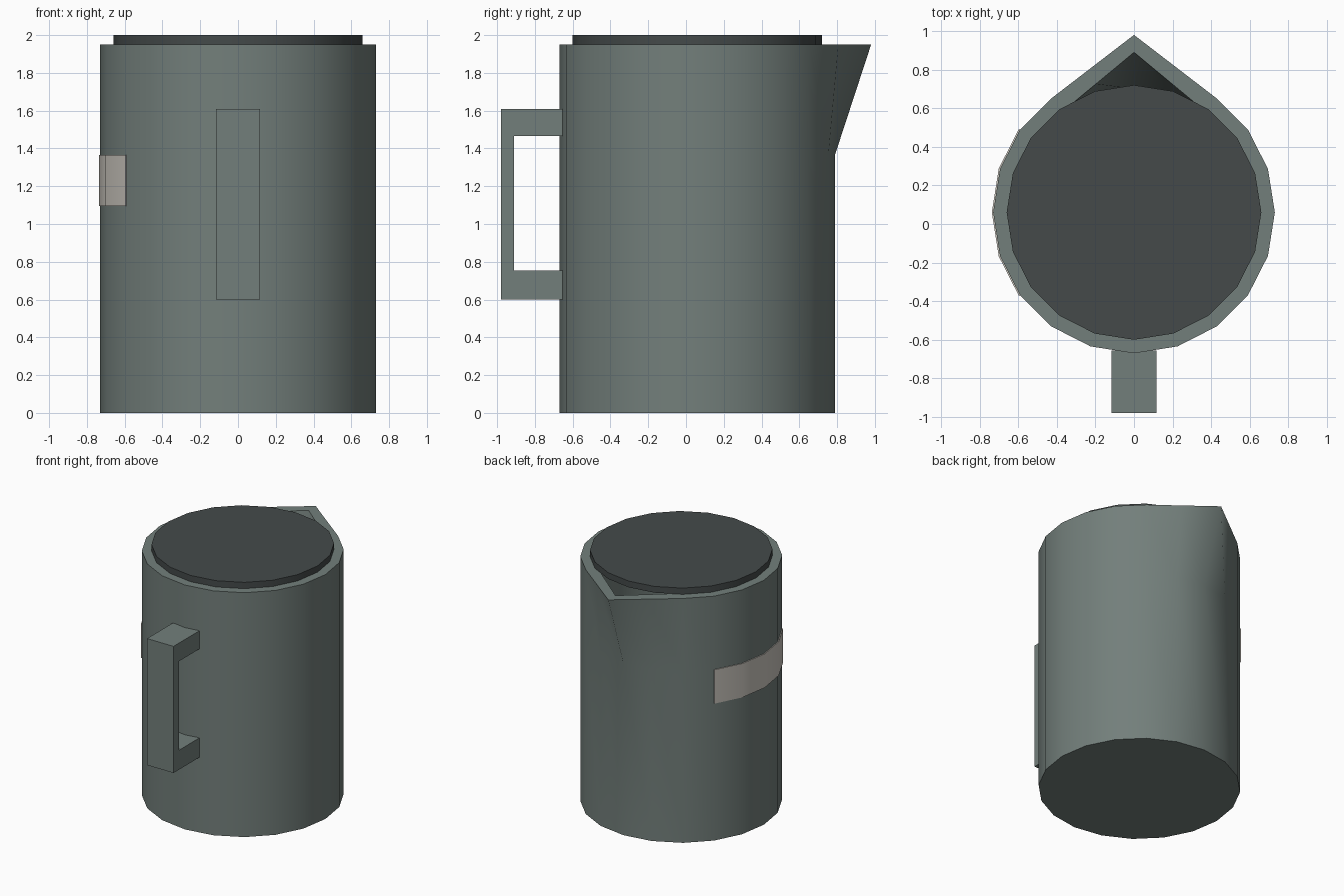
import bpy, bmesh, math

cube = bpy.data.objects.get("Cube")
if cube:
    bpy.data.objects.remove(cube, do_unlink=True)

SIDES = 20
CENTRE_Y = 0.06
RIM_Z = 1.95
SPOUT_Z = 1.37


def material(name, rgb):
    m = bpy.data.materials.new(name)
    m.use_nodes = True
    m.diffuse_color = (*rgb, 1)
    m.node_tree.nodes["Principled BSDF"].inputs["Base Color"].default_value = (*rgb, 1)
    return m


grey_green = material("grey_green", (0.171, 0.212, 0.198))
charcoal = material("charcoal", (0.058, 0.068, 0.068))
warm_white = material("warm_white", (0.60, 0.57, 0.52))


def finish(name, bm, mat):
    bmesh.ops.recalc_face_normals(bm, faces=bm.faces[:])
    mesh = bpy.data.meshes.new(name)
    bm.to_mesh(mesh)
    bm.free()
    mesh.materials.append(mat)
    obj = bpy.data.objects.new(name, mesh)
    bpy.context.collection.objects.link(obj)
    return obj


def ring(bm, radius, z, tip_y=None):
    """Horizontal polygon, first vertex at the back; tip_y pulls out the spout."""
    pts = []
    for i in range(SIDES):
        a = math.tau * i / SIDES
        pts.append([radius * math.sin(a), CENTRE_Y + radius * math.cos(a)])
    if tip_y:
        pts[0][1] = tip_y
        for near, far in ((1, 2), (-1, -2)):
            t = pts[near][0] / pts[far][0]
            pts[near][1] = tip_y + t * (pts[far][1] - tip_y)
    return [bm.verts.new((x, y, z)) for x, y in pts]


def bridge(bm, lower, upper, smooth=True):
    for i in range(len(lower)):
        j = (i + 1) % len(lower)
        f = bm.faces.new((lower[i], lower[j], upper[j], upper[i]))
        f.smooth = smooth


# Jug: outer wall, rim, inner wall and floor, with a pulled-out spout
bm = bmesh.new()
rings = [
    ring(bm, 0.73, 0),
    ring(bm, 0.73, SPOUT_Z),
    ring(bm, 0.73, RIM_Z, 0.98),
    ring(bm, 0.64, RIM_Z, 0.89),
    ring(bm, 0.64, SPOUT_Z),
    ring(bm, 0.64, 0.09),
]
for n, (a, b) in enumerate(zip(rings, rings[1:])):
    bridge(bm, a, b, smooth=(n != 2))
bm.faces.new(rings[0])
bm.faces.new(rings[-1])
finish("jug_body", bm, grey_green)

# Lid: thin disc resting on the rim
bm = bmesh.new()
low, high = ring(bm, 0.66, RIM_Z), ring(bm, 0.66, 2.0)
bridge(bm, low, high)
bm.faces.new(low)
bm.faces.new(high)
finish("lid", bm, charcoal)

# Handle: square C profile in the y-z plane, extruded across x
profile = [(-0.655, 0.60), (-0.98, 0.60), (-0.98, 1.61), (-0.655, 1.61),
           (-0.655, 1.465), (-0.91, 1.465), (-0.91, 0.755), (-0.655, 0.755)]
bm = bmesh.new()
near = [bm.verts.new((-0.117, y, z)) for y, z in profile]
far = [bm.verts.new((0.117, y, z)) for y, z in profile]
bridge(bm, near, far, smooth=False)
bm.faces.new(near)
bm.faces.new(far)
finish("handle", bm, grey_green)

# Label: thin band wrapped round four facets of the right side
bm = bmesh.new()
sections = []
for step in range(-2, 3):
    a = math.pi + math.tau * step / SIDES
    sections.append([
        bm.verts.new((r * math.cos(a), CENTRE_Y + r * math.sin(a), z))
        for r, z in ((0.729, 1.095), (0.737, 1.095), (0.737, 1.365), (0.729, 1.365))])
for a, b in zip(sections, sections[1:]):
    bridge(bm, a, b)
bm.faces.new(sections[0])
bm.faces.new(sections[-1])
label = finish("label_band", bm, warm_white)
bpy.ops.object.select_all(action="DESELECT")
label.select_set(True)
bpy.context.view_layer.objects.active = label
bpy.ops.object.shade_smooth_by_angle(angle=math.radians(30))
